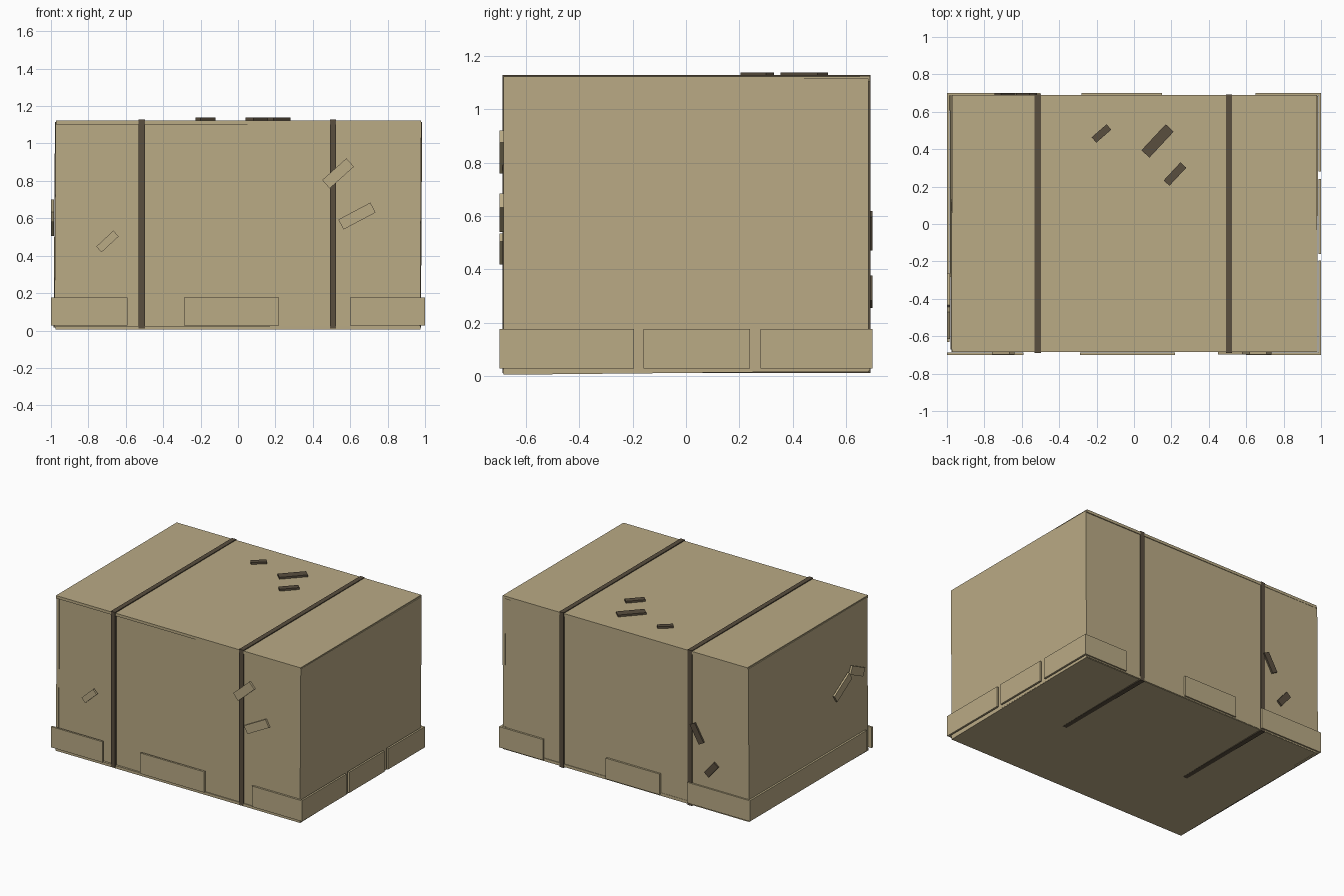
import bpy, bmesh, math
from mathutils import Matrix, Vector, Euler

if "Cube" in bpy.data.objects:
    bpy.data.objects.remove(bpy.data.objects["Cube"])


def material(name, rgb):
    m = bpy.data.materials.new(name)
    m.diffuse_color = (*rgb, 1)
    m.use_nodes = True
    m.node_tree.nodes["Principled BSDF"].inputs["Base Color"].default_value = m.diffuse_color
    return m


TAN = material("tan cardboard", (0.49, 0.405, 0.235))
DARK = material("dark brown strap", (0.10, 0.077, 0.049))


def add_box(bm, center, size, rot=(0, 0, 0)):
    mat = (Matrix.Translation(Vector(center)) @ Euler(rot).to_matrix().to_4x4()
           @ Matrix.Diagonal((*size, 1)))
    bmesh.ops.create_cube(bm, size=1, matrix=mat)


def build(name, boxes, mat):
    bm = bmesh.new()
    for b in boxes:
        add_box(bm, *b)
    me = bpy.data.meshes.new(name)
    bm.to_mesh(me)
    bm.free()
    me.materials.append(mat)
    ob = bpy.data.objects.new(name, me)
    bpy.context.collection.objects.link(ob)
    return ob


def span(x0, x1, y0, y1, z0, z1):
    """Box given by its limits."""
    return (((x0 + x1) / 2, (y0 + y1) / 2, (z0 + z1) / 2),
            (x1 - x0, y1 - y0, z1 - z0))


# Six crate panels, each slightly out of true
T = 0.02
panels = {
    "front_panel": ((0, -0.666, 0.565), (1.945, T, 1.10), (0, 0, -0.009)),
    "back_panel": ((0, 0.676, 0.565), (1.945, T, 1.10), (0, 0, -0.003)),
    "left_panel": ((-0.970, 0.008, 0.565), (T, 1.36, 1.10), (0, 0.006, 0.003)),
    "right_panel": ((0.969, 0, 0.565), (T, 1.37, 1.10), (0, 0.006, -0.003)),
    "top_panel": ((0.003, 0.003, 1.113), (1.95, 1.375, T), (0.001, 0, 0)),
    "bottom_panel": ((0, 0.002, 0.021), (1.95, 1.375, T), (0.010, 0, 0)),
}
for name, p in panels.items():
    build(name, [p], TAN)

# Two straps wrapped around the crate
for side, x in (("left", -0.515), ("right", 0.508)):
    a, b = x - 0.017, x + 0.017
    y0, y1, z0, z1, t = -0.689, 0.692, 0.010, 1.129, 0.014
    build(side + "_strap", [
        span(a, b, y0, y0 + t, z0, z1), span(a, b, y1 - t, y1, z0, z1),
        span(a, b, y0 + t, y1 - t, z1 - t, z1),
        span(a, b, y0 + t, y1 - t, z0, z0 + t)], DARK)

# Skirting boards around the foot
Z0, Z1, S = 0.027, 0.176, 0.014
build("front_skirting", [span(a, b, -0.70, -0.70 + S, Z0, Z1) for a, b in
                         ((-1, -0.59), (-0.29, 0.22), (0.60, 1))], TAN)
build("back_skirting", [span(a, b, 0.70 - S, 0.70, Z0, Z1) for a, b in
                        ((-1, -0.50), (-0.28, 0.15), (0.65, 1))], TAN)
build("right_skirting", [span(1 - S, 1, a, b, Z0, Z1) for a, b in
                         ((-0.70, -0.195), (-0.16, 0.24), (0.28, 0.70))], TAN)
build("left_skirting", [span(-1, -1 + S, -0.63, 0.70, Z0, Z1)], TAN)

# Repair patches: (u, v, length, width, angle) on each face
P = 0.014


def patch_boxes(face, items):
    out = []
    for u, v, l, w, deg in items:
        r = math.radians(deg)
        if face == "top":
            out.append(((u, v, 1.131), (l, w, P), (0, 0, r)))
        elif face == "left":
            out.append(((-0.992, u, v), (P, l, w), (r, 0, 0)))
        else:
            y = -0.692 if face == "front" else 0.693
            out.append(((u, y, v), (l, P, w), (0, -r, 0)))
    return out


patches = {
    "front": (TAN, [(0.535, 0.84, 0.174, 0.06, 42), (0.636, 0.612, 0.194, 0.06, 28),
                    (-0.698, 0.476, 0.125, 0.042, 43)]),
    "left": (TAN, [(-0.53, 0.64, 0.16, 0.06, 25), (-0.365, 0.585, 0.20, 0.06, -32)]),
    "top": (DARK, [(-0.174, 0.484, 0.106, 0.038, 41), (0.126, 0.444, 0.19, 0.058, 47),
                   (0.219, 0.267, 0.132, 0.042, 47)]),
    "back": (DARK, [(-0.575, 0.545, 0.145, 0.045, 60), (-0.69, 0.315, 0.12, 0.045, -50)]),
}
for face, (mat, items) in patches.items():
    build(face + "_patches", patch_boxes(face, items), mat)
